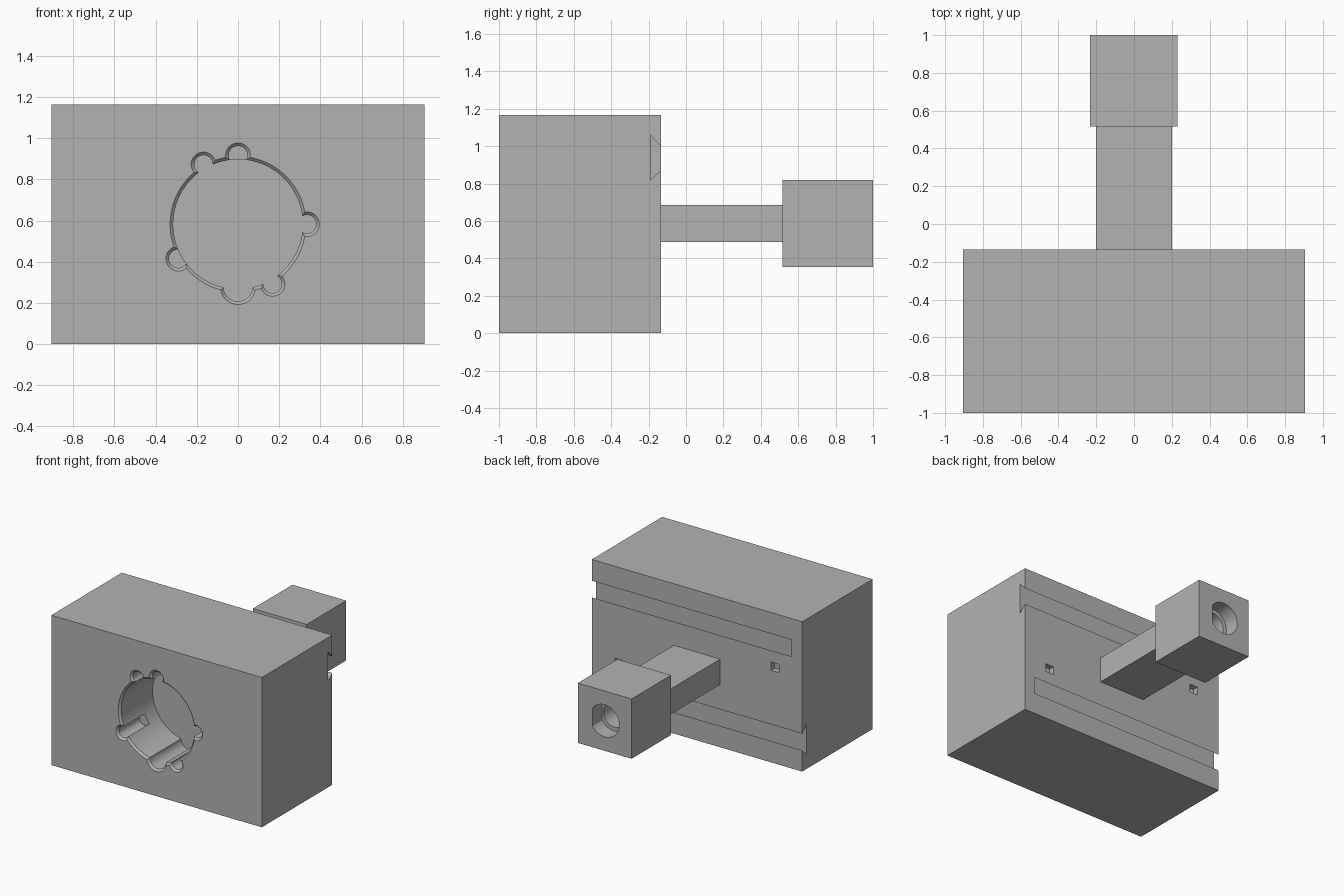
import bpy, bmesh, math
from mathutils import Vector

if "Cube" in bpy.data.objects:
    bpy.data.objects.remove(bpy.data.objects["Cube"])

grey = bpy.data.materials.new("plain grey")
grey.use_nodes = True
colour = (0.45, 0.45, 0.45, 1)
grey.diffuse_color = colour
grey.node_tree.nodes["Principled BSDF"].inputs["Base Color"].default_value = colour

MID = 0.5825      # height of the socket and arm axis
FRONT, BACK = -1.0, -0.135


def finish(name, bm):
    bmesh.ops.recalc_face_normals(bm, faces=bm.faces)
    mesh = bpy.data.meshes.new(name)
    bm.to_mesh(mesh)
    bm.free()
    mesh.materials.append(grey)
    ob = bpy.data.objects.new(name, mesh)
    bpy.context.collection.objects.link(ob)
    return ob


def box(name, low, high):
    bm = bmesh.new()
    bmesh.ops.create_cube(bm, size=1)
    low, high = Vector(low), Vector(high)
    for v in bm.verts:
        v.co = (low + high) / 2 + v.co * (high - low)
    return finish(name, bm)


def loft(name, rings):
    """Closed solid through matching rings of points."""
    bm = bmesh.new()
    loops = [[bm.verts.new(p) for p in ring] for ring in rings]
    n = len(loops[0])
    for a, b in zip(loops, loops[1:]):
        for i in range(n):
            j = (i + 1) % n
            bm.faces.new((a[i], a[j], b[j], b[i]))
    bm.faces.new(loops[0])
    bm.faces.new(loops[-1])
    return finish(name, bm)


def round_cutter(name, x, z, sections, flat=9.0, n=64):
    """Turned solid along y from (y, radius) sections, with an optional flat side."""
    angles = [math.tau * i / n for i in range(n)]
    return loft(name, [[(min(x + r * math.cos(t), flat), y, z + r * math.sin(t))
                        for t in angles] for y, r in sections])


def cut(target, cutter):
    cutter.hide_render = True
    mod = target.modifiers.new("cut", "BOOLEAN")
    mod.operation, mod.solver, mod.object = "DIFFERENCE", "EXACT", cutter
    bpy.context.view_layer.objects.active = target
    bpy.ops.object.modifier_apply(modifier=mod.name)
    bpy.data.objects.remove(cutter)


# Main body
body = box("body", (-0.905, FRONT, 0), (0.905, BACK, 2 * MID))

# Front socket with chamfered rim: radius, distance, angle, depth of each lobe
lobes = [(0.33, 0, 0, 0.4), (0.06, 0.335, 90, 0.27), (0.06, 0.335, 120, 0.4),
         (0.06, 0.335, 0, 0.4), (0.085, 0.305, -90, 0.4),
         (0.06, 0.335, -60, 0.4), (0.06, 0.335, 210, 0.27)]
rim = 0.015
for r, dist, deg, depth in lobes:
    a = math.radians(deg)
    cut(body, round_cutter("socket_cutter", dist * math.cos(a), MID + dist * math.sin(a),
                           [(FRONT - rim, r + rim), (FRONT + rim, r - rim),
                            (FRONT + depth, r - rim)]))

# Back dovetail slots and small recesses, repeated by a half turn about the axis
for s in (1, -1):
    profile = [(BACK + 0.05, 0.24), (BACK + 0.05, 0.47), (BACK - 0.055, 0.475),
               (BACK - 0.055, 0.235)]
    profile[0] = (BACK + 0.05, 0.335)
    profile[1] = (BACK + 0.05, 0.365)
    cut(body, loft("slot_cutter", [[(s * x, y, MID + s * z) for y, z in profile]
                                   for x in (-0.815, 1.0)]))
    cx, cz = -0.672 * s, MID + 0.165 * s
    cut(body, box("recess_cutter", (cx - 0.035, BACK - 0.045, cz - 0.032),
                  (cx + 0.035, BACK + 0.05, cz + 0.032)))

# Arm and end block
arm = box("arm", (-0.2, BACK, 0.488), (0.2, 0.515, 0.686))
block = box("end_block", (-0.232, 0.515, 0.353), (0.23, 1.0, 0.818))

# Stepped bore with one flat side in the end block
cut(block, round_cutter("bore_cutter", 0, 0.586, [(1.05, 0.125), (0.88, 0.125)], flat=0.105))
cut(block, round_cutter("inner_bore_cutter", 0, 0.586, [(1.05, 0.095), (0.7, 0.095)]))

# Smooth the turned walls, keep edges sharp
for ob in (body, block):
    bpy.ops.object.select_all(action="DESELECT")
    ob.select_set(True)
    bpy.context.view_layer.objects.active = ob
    bpy.ops.object.shade_smooth_by_angle(angle=math.radians(30))
